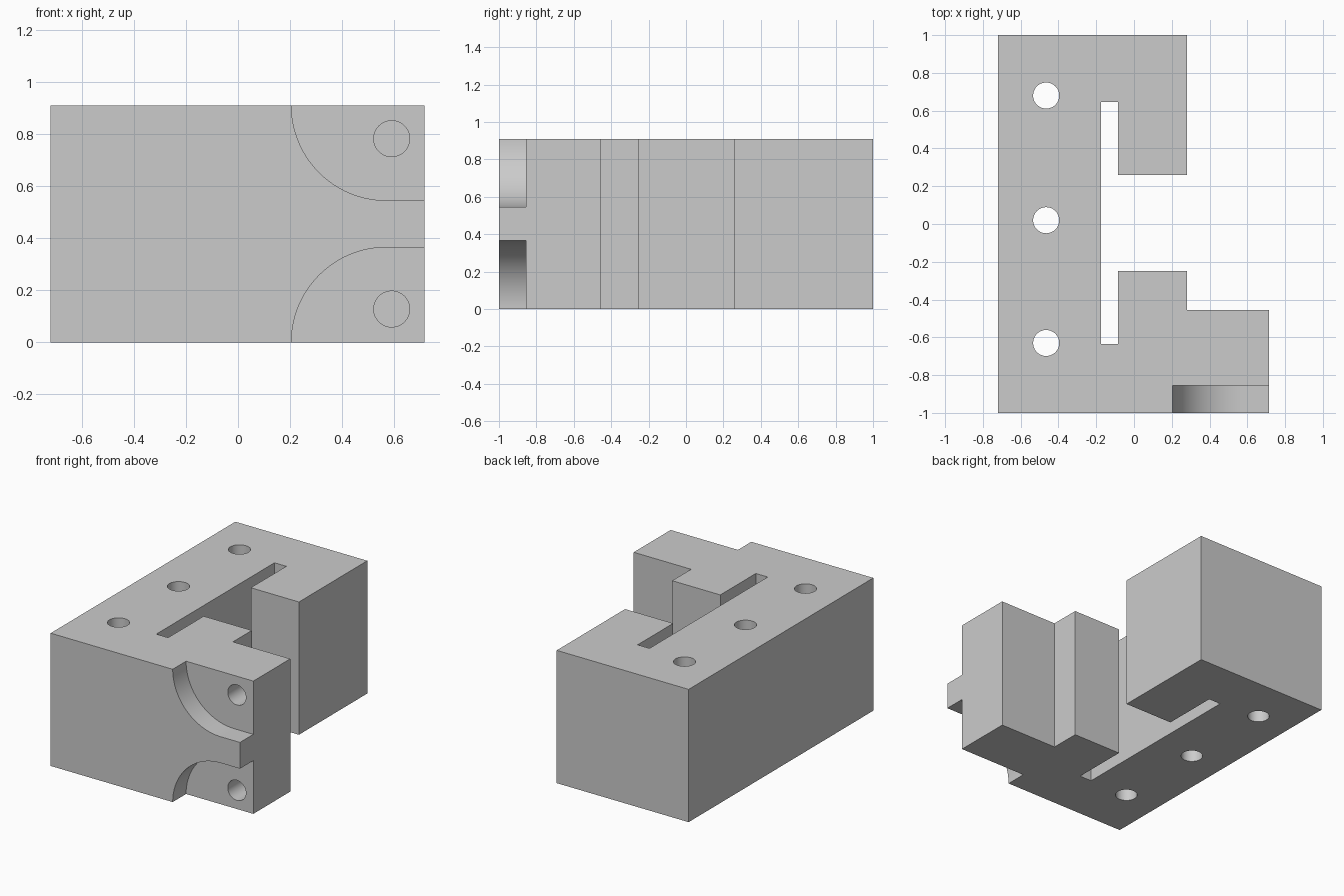
import bpy, bmesh, math
from mathutils import Vector

cube = bpy.data.objects.get("Cube")
if cube:
    bpy.data.objects.remove(cube, do_unlink=True)

HEIGHT = 0.91

grey = bpy.data.materials.new("plain_grey")
grey.use_nodes = True
grey.diffuse_color = (0.6, 0.6, 0.6, 1)
grey.node_tree.nodes["Principled BSDF"].inputs["Base Color"].default_value = (0.6, 0.6, 0.6, 1)


def prism(name, points, push):
    """Extrude a flat outline of 3D points along the vector push."""
    bm = bmesh.new()
    face = bm.faces.new([bm.verts.new(p) for p in points])
    new = bmesh.ops.extrude_face_region(bm, geom=[face])["geom"]
    verts = [g for g in new if isinstance(g, bmesh.types.BMVert)]
    bmesh.ops.translate(bm, verts=verts, vec=Vector(push))
    bmesh.ops.recalc_face_normals(bm, faces=bm.faces)
    mesh = bpy.data.meshes.new(name)
    bm.to_mesh(mesh)
    bm.free()
    mesh.materials.append(grey)
    obj = bpy.data.objects.new(name, mesh)
    bpy.context.collection.objects.link(obj)
    return obj


def arc(cx, cy, radius, start, end, steps):
    angles = [math.radians(start + (end - start) * i / steps) for i in range(steps + 1)]
    return [(cx + radius * math.cos(a), cy + radius * math.sin(a)) for a in angles]


# Block body: plan outline with the side opening and the long narrow slot
plan = [(-0.72, -1), (0.715, -1), (0.715, -0.455), (0.28, -0.455),
        (0.28, -0.25), (-0.085, -0.25), (-0.085, -0.635), (-0.175, -0.635),
        (-0.175, 0.645), (-0.085, 0.645), (-0.085, 0.26), (0.28, 0.26),
        (0.28, 1), (-0.72, 1)]
body = prism("slotted_block", [(x, y, 0) for x, y in plan], (0, 0, HEIGHT))

cutters = []

# Vertical through holes along the side rail
for y in (-0.63, 0.02, 0.68):
    ring = arc(-0.465, y, 0.069, 0, 360, 48)[:-1]
    cutters.append(prism("rail_hole_cutter", [(x, v, -0.1) for x, v in ring],
                         (0, 0, HEIGHT + 0.2)))

# Rounded corner recesses in the front, each with a blind hole
for top in (False, True):
    def place(x, z, y):
        return (x, y, HEIGHT - z if top else z)
    outline = arc(0.57, 0, 0.365, 180, 90, 32)
    outline += [(0.8, 0.365), (0.8, -0.1), (0.205, -0.1)]
    cutters.append(prism("recess_cutter", [place(x, z, -1.1) for x, z in outline],
                         (0, 0.245, 0)))
    ring = arc(0.59, 0.128, 0.069, 0, 360, 48)[:-1]
    cutters.append(prism("blind_hole_cutter", [place(x, z, -0.9) for x, z in ring],
                         (0, 0.3, 0)))

# Cut everything out of the body
bpy.context.view_layer.objects.active = body
for cutter in cutters:
    cutter.hide_render = True
    cut = body.modifiers.new("cut", "BOOLEAN")
    cut.operation = "DIFFERENCE"
    cut.solver = "EXACT"
    cut.object = cutter
    bpy.ops.object.modifier_apply(modifier=cut.name)
    bpy.data.objects.remove(cutter, do_unlink=True)

# Smooth the curved walls and keep the edges sharp
bpy.ops.object.select_all(action="DESELECT")
body.select_set(True)
bpy.ops.object.shade_smooth_by_angle(angle=math.radians(30))
